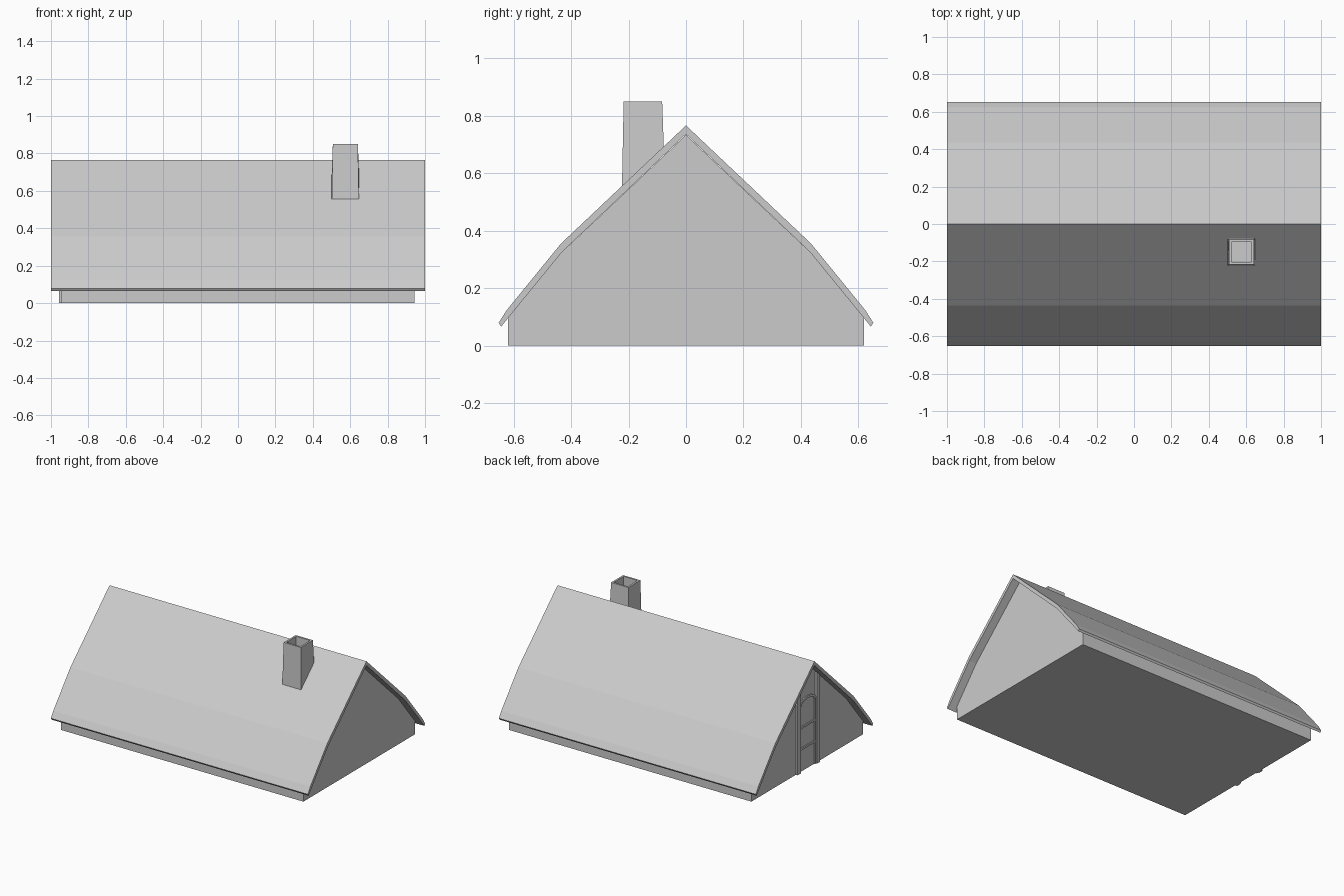
import bpy, bmesh, math

if "Cube" in bpy.data.objects:
    bpy.data.objects.remove(bpy.data.objects["Cube"])


def finish(name, bm):
    bmesh.ops.recalc_face_normals(bm, faces=bm.faces)
    mesh = bpy.data.meshes.new(name)
    bm.to_mesh(mesh)
    bm.free()
    obj = bpy.data.objects.new(name, mesh)
    bpy.context.collection.objects.link(obj)
    return obj


def prism(name, profile, x0, x1):
    """Extrude a closed (y, z) profile along x."""
    bm = bmesh.new()
    face = bm.faces.new([bm.verts.new((x0, y, z)) for y, z in profile])
    ext = bmesh.ops.extrude_face_region(bm, geom=[face])
    verts = [v for v in ext["geom"] if isinstance(v, bmesh.types.BMVert)]
    bmesh.ops.translate(bm, verts=verts, vec=(x1 - x0, 0, 0))
    return finish(name, bm)


def mirrored(half):
    """Complete a profile that starts on the centre line."""
    return [(-y, z) for y, z in reversed(half[1:])] + half


# Gabled hall body
WALL = 0.943
gable = [(0, 0.733), (0.435, 0.322), (0.62, 0.097), (0.62, 0)]
prism("walls", mirrored(gable), -WALL, WALL)

# Bent roof shell with flared eaves
outer = [(0, 0.766), (0.435, 0.355), (0.625, 0.122), (0.652, 0.079)]
inner = [(0, 0.736), (0.432, 0.325), (0.61, 0.107), (0.643, 0.066)]
prism("roof", mirrored(outer) + mirrored(inner)[::-1], -1, 1)

# Tapered, hollow chimney whose foot follows the roof slope
bm = bmesh.new()
cx, cy = 0.574, -0.15


def ring(half, z):
    return [bm.verts.new((cx + sx * half, cy + sy * half, z(cy + sy * half)))
            for sx, sy in ((-1, -1), (1, -1), (1, 1), (-1, 1))]


rings = [ring(0.073, lambda y: 0.755 + y * 0.945),
         ring(0.067, lambda y: 0.85),
         ring(0.054, lambda y: 0.85),
         ring(0.054, lambda y: 0.76)]
for a, b in zip(rings, rings[1:]):
    for i in range(4):
        j = (i + 1) % 4
        bm.faces.new((a[i], a[j], b[j], b[i]))
bm.faces.new(rings[0])
bm.faces.new(rings[-1])
finish("chimney", bm)

# Door on the left gable: tall posts reaching the roof
for side, label in ((1, "back"), (-1, "front")):
    post = [(side * 0.09, 0), (side * 0.125, 0),
            (side * 0.125, 0.612), (side * 0.09, 0.645)]
    prism("door_post_" + label, post, -0.957, -WALL + 0.005)

# Arched door trim
arc = [math.pi * i / 8 for i in range(9)]
arch = [(0.09 * math.cos(a), 0.465 + 0.045 * math.sin(a)) for a in arc]
under = [(0.078 * math.cos(a), 0.455 + 0.04 * math.sin(a)) for a in arc]
trim = [(0.09, 0)] + arch + [(-0.09, 0), (-0.078, 0)] + under[::-1] + [(0.078, 0)]
prism("door_trim", trim, -0.95, -WALL + 0.005)

# Door rails
for z in (0.16, 0.31):
    rail = [(-0.09, z - 0.007), (0.09, z - 0.007), (0.09, z + 0.007), (-0.09, z + 0.007)]
    prism("door_rail", rail, -0.95, -WALL + 0.005)
